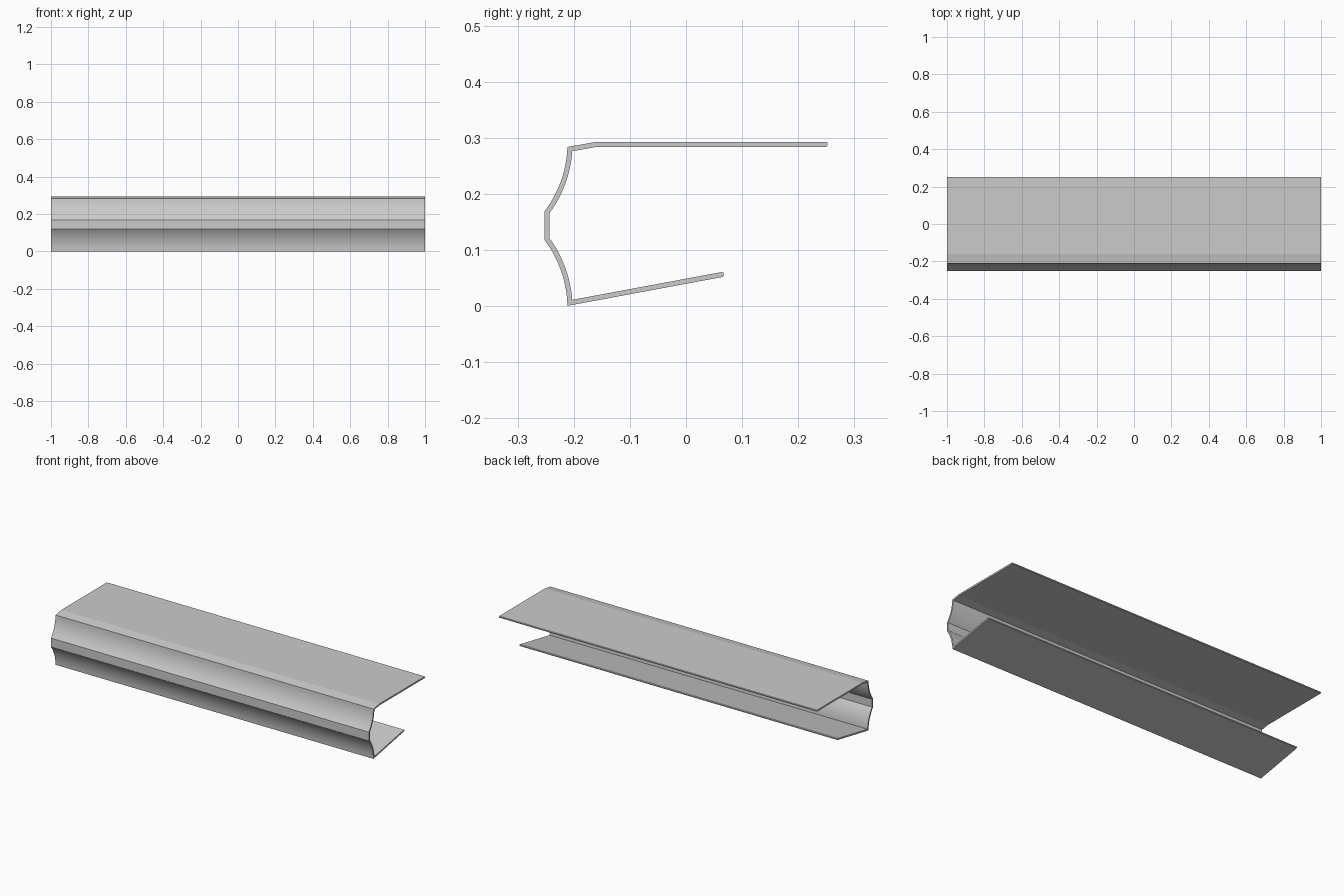
import bpy, bmesh
from math import sin, cos, asin, radians
from mathutils import Vector

if "Cube" in bpy.data.objects:
    bpy.data.objects.remove(bpy.data.objects["Cube"])

T = 0.009        # sheet thickness
HALF_LEN = 1.0   # extrusion half length along x
CHAMFER = 0.002  # softened free edges


def arc(a, b, turn, n=12):
    """Points from a to b (inclusive) along an arc bulging towards +y."""
    a, b = Vector(a), Vector(b)
    chord = b - a
    r = chord.length / (2 * sin(turn / 2))
    side = Vector((-chord.y, chord.x)).normalized()
    if side.x > 0:
        side = -side
    mid = (a + b) / 2
    centre = mid + side * r * cos(turn / 2)
    along = chord.normalized()
    return [centre - side * r * cos(t) + along * r * sin(t)
            for t in [turn * (i / n - 0.5) for i in range(n + 1)]]


# Centreline (y, z): top flange, upper cove, flat nose, lower cove, bottom lip
line = [Vector((0.2525, 0.2885)), Vector((-0.159, 0.2885))]
line += arc((-0.207, 0.280), (-0.248, 0.167), radians(34))
line += arc((-0.248, 0.120), (-0.207, 0.006), radians(34))
line += [Vector((0.0672, 0.057))]

# Extra stations give both free edges a small chamfer
d0 = (line[1] - line[0]).normalized()
d1 = (line[-2] - line[-1]).normalized()
line.insert(1, line[0] + d0 * CHAMFER)
line.insert(-1, line[-1] + d1 * CHAMFER)


def offset(i):
    """Mitred half-thickness offset at station i."""
    last = len(line) - 1
    a = (line[i] - line[i - 1]).normalized() if i else None
    b = (line[i + 1] - line[i]).normalized() if i < last else None
    a, b = a or b, b or a
    na, nb = Vector((-a.y, a.x)), Vector((-b.y, b.x))
    m = (na + nb).normalized()
    half = T / 2 - (CHAMFER if i in (0, last) else 0)
    return m * half / m.dot(na)


# Sheet: two offset sides at both ends, skinned with quads
bm = bmesh.new()
rows = []
for i, p in enumerate(line):
    o = offset(i)
    rows.append([bm.verts.new((x, q.x, q.y)) for x, q in (
        (-HALF_LEN, p + o), (HALF_LEN, p + o), (HALF_LEN, p - o), (-HALF_LEN, p - o))])
for r, s in zip(rows, rows[1:]):
    for k in range(4):
        j = (k + 1) % 4
        bm.faces.new((r[k], r[j], s[j], s[k]))
bm.faces.new(rows[0])
bm.faces.new(rows[-1])
bmesh.ops.recalc_face_normals(bm, faces=bm.faces)

mesh = bpy.data.meshes.new("folded_sheet_trim")
bm.to_mesh(mesh)
bm.free()
obj = bpy.data.objects.new("folded_sheet_trim", mesh)
bpy.context.collection.objects.link(obj)
bpy.context.view_layer.objects.active = obj
obj.select_set(True)
bpy.ops.object.shade_smooth_by_angle(angle=radians(8))
